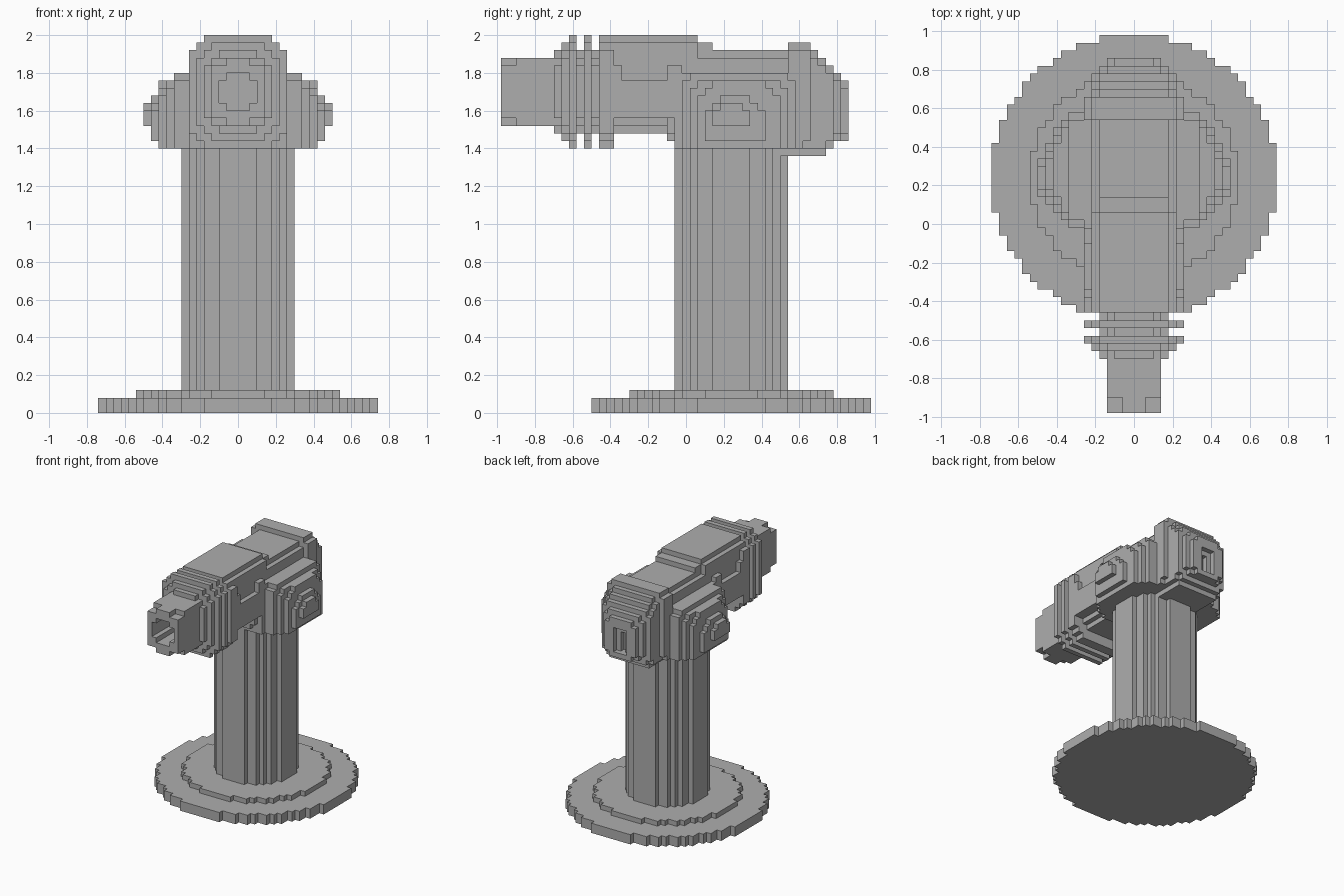
import bpy
import bmesh
from mathutils import Vector

V = 0.04  # edge length of one cube

if "Cube" in bpy.data.objects:
    bpy.data.objects.remove(bpy.data.objects["Cube"], do_unlink=True)

grey = bpy.data.materials.new("plain_grey")
grey.use_nodes = True
colour = (0.42, 0.42, 0.42, 1)
grey.diffuse_color = colour
grey.node_tree.nodes["Principled BSDF"].inputs["Base Color"].default_value = colour


def disc(r, cy, z0, z1):
    """Upright round slab of cubes."""
    n = int(r)
    return {(x, y + cy, z) for x in range(-n, n + 1) for y in range(-n, n + 1)
            for z in range(z0, z1 + 1) if x * x + y * y <= r * r}


def block(hx, y0, y1, z0, z1, cut=0, low_cut=None):
    """Block mirrored in x, with stepped corners seen from the front."""
    low_cut = cut if low_cut is None else low_cut
    return {(x, y, z) for x in range(-hx, hx + 1) for y in range(y0, y1 + 1)
            for z in range(z0, z1 + 1)
            if hx - abs(x) + z1 - z >= cut and hx - abs(x) + z - z0 >= low_cut}


def pod_layer(hx, y0, y1, z0, z1, cut):
    """Slab across the model, with stepped upper corners seen from the side."""
    return {(x, y, z) for x in range(-hx, hx + 1) for y in range(y0, y1 + 1)
            for z in range(z0, z1 + 1) if min(y - y0, y1 - y) + z1 - z >= cut}


parts = {}

# Stand
parts["base_plate"] = disc(18.5, 6, 0, 1)
parts["base_step"] = disc(13.5, 6, 2, 2)
parts["column"] = disc(7.5, 6, 3, 34)

# Barrel with chamfered muzzle and round bore
barrel = block(3, -24, -18, 38, 46)
barrel -= {c for c in barrel if c[1] <= -23 and abs(c[0]) >= 2 and c[2] in (38, 46)}
barrel -= {(x, y, z) for (x, y, z) in barrel
           if y < -18 and x * x + (z - 42) ** 2 <= 6}
parts["barrel"] = barrel

# Cooling rings, each centred on the barrel axis
rings = set()
for y, half in zip(range(-17, -11), (4, 5, 6, 4, 6, 4)):
    rings |= block(half, y, y, 41 - half, 43 + half, 2)
parts["cooling_rings"] = rings

# Gun body, collar and side housings
parts["front_collar"] = block(6, -11, -10, 35, 49, 2)
parts["gun_body"] = (block(5, -9, 1, 37, 49, 1, 2)
                     | block(5, -2, 1, 36, 40, 0, 1) | block(5, -1, 1, 35, 40))
parts["side_housing"] = (block(6, -9, -1, 39, 45)
                         - {c for c in block(6, -8, -3, 44, 45) if abs(c[0]) == 6})
parts["rear_body"] = block(5, 1, 13, 35, 47, 1, 0) | block(4, 1, 3, 48, 48)

# Swivel pods on both sides, narrowing outwards
pods = set()
for args in ((6, -1, 15, 35, 44, 1), (8, 0, 14, 35, 44, 1), (9, 1, 13, 35, 43, 1),
             (10, 2, 12, 35, 43, 2), (11, 3, 10, 36, 41, 2), (12, 4, 8, 38, 40, 1)):
    pods |= pod_layer(*args)
parts["swivel_pods"] = pods

# Rounded rear cap with a vent slot
cap = block(6, 14, 16, 34, 48, 1, 2) | block(6, 13, 13, 34, 38, 0, 2)
for y, hx, z0, z1 in ((17, 5, 34, 47), (18, 5, 34, 46), (19, 5, 35, 45),
                      (20, 4, 36, 44), (21, 3, 36, 43)):
    cap |= block(hx, y, y, z0, z1, 1)
cap -= block(1, 21, 21, 37, 41) | block(0, 20, 20, 37, 40)
parts["rear_cap"] = cap

filled = set().union(*parts.values())
claimed = set()


def build(name, cubes):
    """Skin the cubes, leaving out faces hidden inside the model."""
    bm = bmesh.new()
    verts = {}
    for cube in sorted(cubes):
        for axis in range(3):
            for side in (-1, 1):
                step = [0, 0, 0]
                step[axis] = side
                if tuple(a + b for a, b in zip(cube, step)) in filled:
                    continue
                corners = []
                for u, w in ((0, 0), (1, 0), (1, 1), (0, 1))[::side]:
                    p = list(cube)
                    p[axis] += (side + 1) // 2
                    p[(axis + 1) % 3] += u
                    p[(axis + 2) % 3] += w
                    p = tuple(p)
                    if p not in verts:
                        place = Vector(p) - Vector((0.5, 0.5, 0))
                        verts[p] = bm.verts.new(place * V)
                    corners.append(verts[p])
                bm.faces.new(corners)
    bmesh.ops.dissolve_limit(bm, angle_limit=0.02, verts=bm.verts[:], edges=bm.edges[:])
    mesh = bpy.data.meshes.new(name)
    bm.to_mesh(mesh)
    bm.free()
    mesh.materials.append(grey)
    bpy.context.collection.objects.link(bpy.data.objects.new(name, mesh))


for name, cubes in parts.items():
    build(name, cubes - claimed)
    claimed |= cubes
